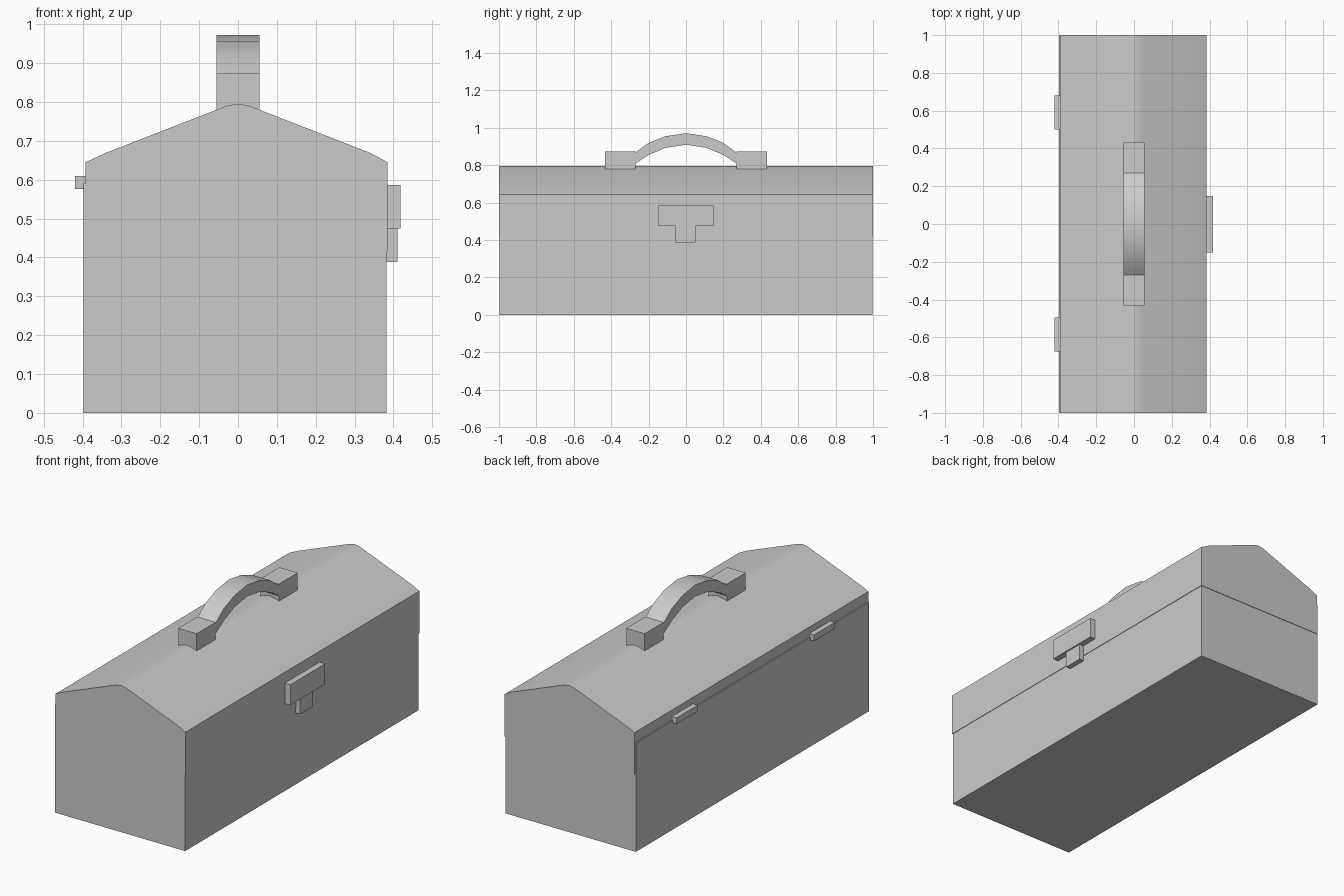
import bpy, bmesh, math

if "Cube" in bpy.data.objects:
    bpy.data.objects.remove(bpy.data.objects["Cube"])


def finish(name, bm, smooth=False):
    bmesh.ops.recalc_face_normals(bm, faces=bm.faces)
    mesh = bpy.data.meshes.new(name)
    bm.to_mesh(mesh)
    bm.free()
    obj = bpy.data.objects.new(name, mesh)
    bpy.context.collection.objects.link(obj)
    if smooth:
        bpy.ops.object.select_all(action='DESELECT')
        obj.select_set(True)
        bpy.context.view_layer.objects.active = obj
        bpy.ops.object.shade_smooth_by_angle(angle=math.radians(30))
    return obj


def box(name, x, y, z):
    bm = bmesh.new()
    bmesh.ops.create_cube(bm, size=1)
    for v in bm.verts:
        for i, (a, b) in enumerate((x, y, z)):
            v.co[i] = a if v.co[i] < 0 else b
    return finish(name, bm)


def prism(name, points, depth, smooth=False):
    """Closed outline of 3D points, extruded along the depth vector."""
    bm = bmesh.new()
    face = bm.faces.new([bm.verts.new(p) for p in points])
    new = bmesh.ops.extrude_face_region(bm, geom=[face], use_keep_orig=True)["geom"]
    bmesh.ops.translate(bm, vec=depth,
                        verts=[g for g in new if isinstance(g, bmesh.types.BMVert)])
    return finish(name, bm, smooth)


# Lower body
box("body", (-0.398, 0.382), (-0.997, 0.997), (0, 0.59))

# Lid: skirt with a gabled, slightly rounded roof
roof = [(0.385, 0.417), (0.385, 0.645), (0.34, 0.669), (0.05, 0.782), (0.025, 0.791),
        (0, 0.795), (-0.025, 0.791), (-0.05, 0.782), (-0.34, 0.669),
        (-0.392, 0.645), (-0.392, 0.417)]
prism("lid", [(x, -1, z) for x, z in roof], (0, 2, 0), True)

# Arched handle grip
outer = [(0.27, 0.868), (0.2, 0.92), (0.11, 0.955), (0, 0.972)]
inner = [(0.27, 0.81), (0.2, 0.855), (0.11, 0.893), (0, 0.91)]
arch = outer + [(-y, z) for y, z in outer[-2::-1]]
arch += [(-y, z) for y, z in inner] + inner[-2::-1]
prism("handle", [(-0.055, y, z) for y, z in arch], (0.11, 0, 0), True)

# Handle feet and rear hinges, one pair each
for side, s in (("back", 1), ("front", -1)):
    box("handle_foot_" + side, (-0.055, 0.055),
        sorted((s * 0.27, s * 0.432)), (0.78, 0.873))
    c = s * 0.587 + 0.003
    box("hinge_" + side, (-0.42, -0.39), (c - 0.09, c + 0.09), (0.576, 0.61))

# Latch plate and tongue
box("latch_plate", (0.38, 0.418), (-0.15, 0.148), (0.475, 0.586))
box("latch_tongue", (0.38, 0.41), (-0.055, 0.052), (0.388, 0.476))
